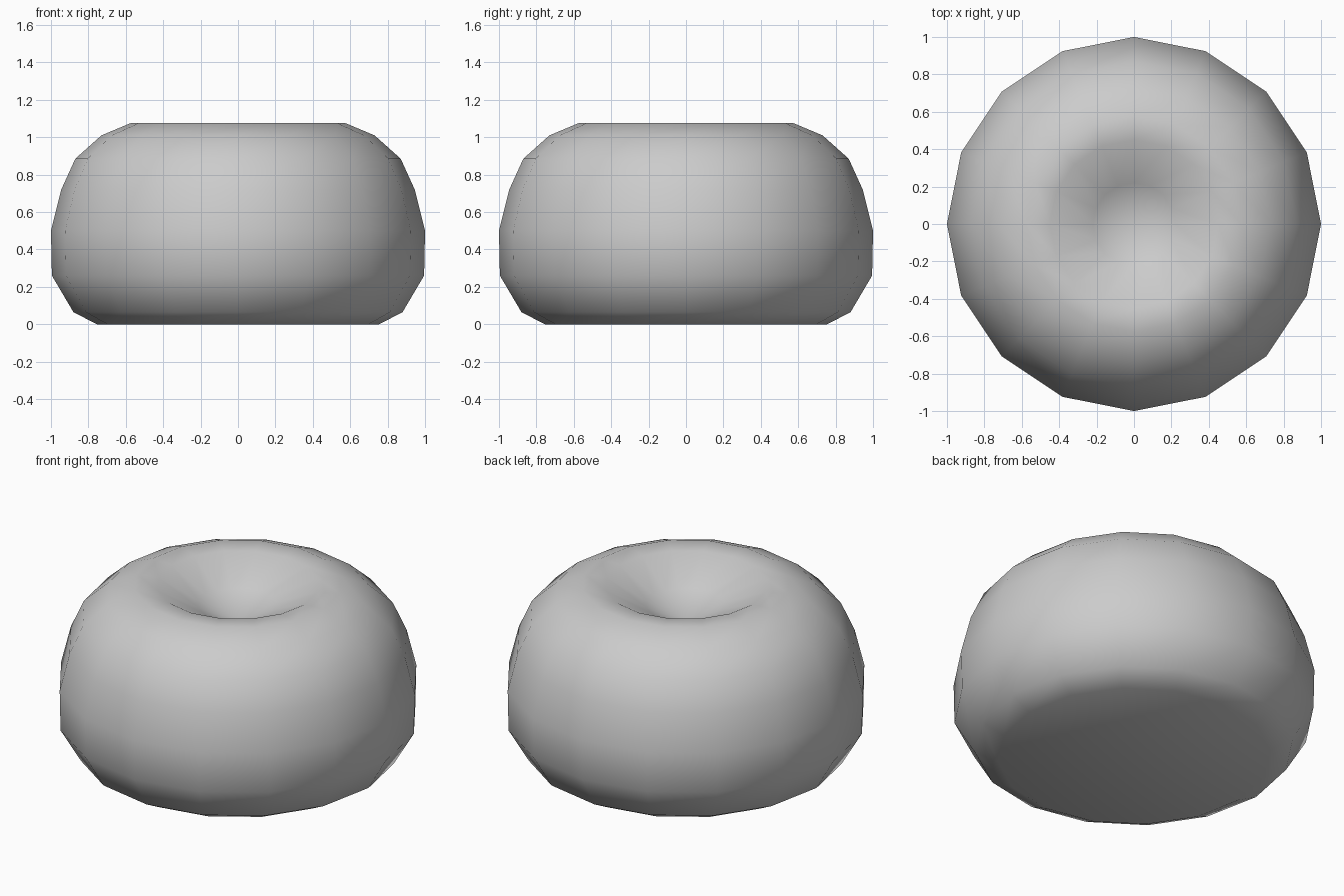
import bpy, bmesh
from math import cos, sin, pi

if "Cube" in bpy.data.objects:
    bpy.data.objects.remove(bpy.data.objects["Cube"])

SIDES = 16
# Profile (radius, height) from the flat base up over the rim into the dimple
PROFILE = [(0.755, 0.0), (0.88, 0.065), (0.995, 0.26), (1.0, 0.5), (0.945, 0.72),
           (0.87, 0.885), (0.73, 1.01), (0.575, 1.075), (0.45, 1.068), (0.22, 0.945)]
DIMPLE_Z = 0.845

bm = bmesh.new()
rings = [[bm.verts.new((r * cos(2 * pi * i / SIDES), r * sin(2 * pi * i / SIDES), z))
          for i in range(SIDES)] for r, z in PROFILE]

# Side walls
for a, b in zip(rings, rings[1:]):
    for i in range(SIDES):
        j = (i + 1) % SIDES
        bm.faces.new((a[i], a[j], b[j], b[i]))

# Flat base and bottom of the dimple
bm.faces.new(rings[0][::-1])
pole = bm.verts.new((0, 0, DIMPLE_Z))
for i in range(SIDES):
    bm.faces.new((rings[-1][i], rings[-1][(i + 1) % SIDES], pole))

for f in bm.faces:
    f.smooth = True
bmesh.ops.recalc_face_normals(bm, faces=bm.faces)
mesh = bpy.data.meshes.new("dimpled_body")
bm.to_mesh(mesh)
bm.free()
body = bpy.data.objects.new("dimpled_body", mesh)
bpy.context.collection.objects.link(body)
